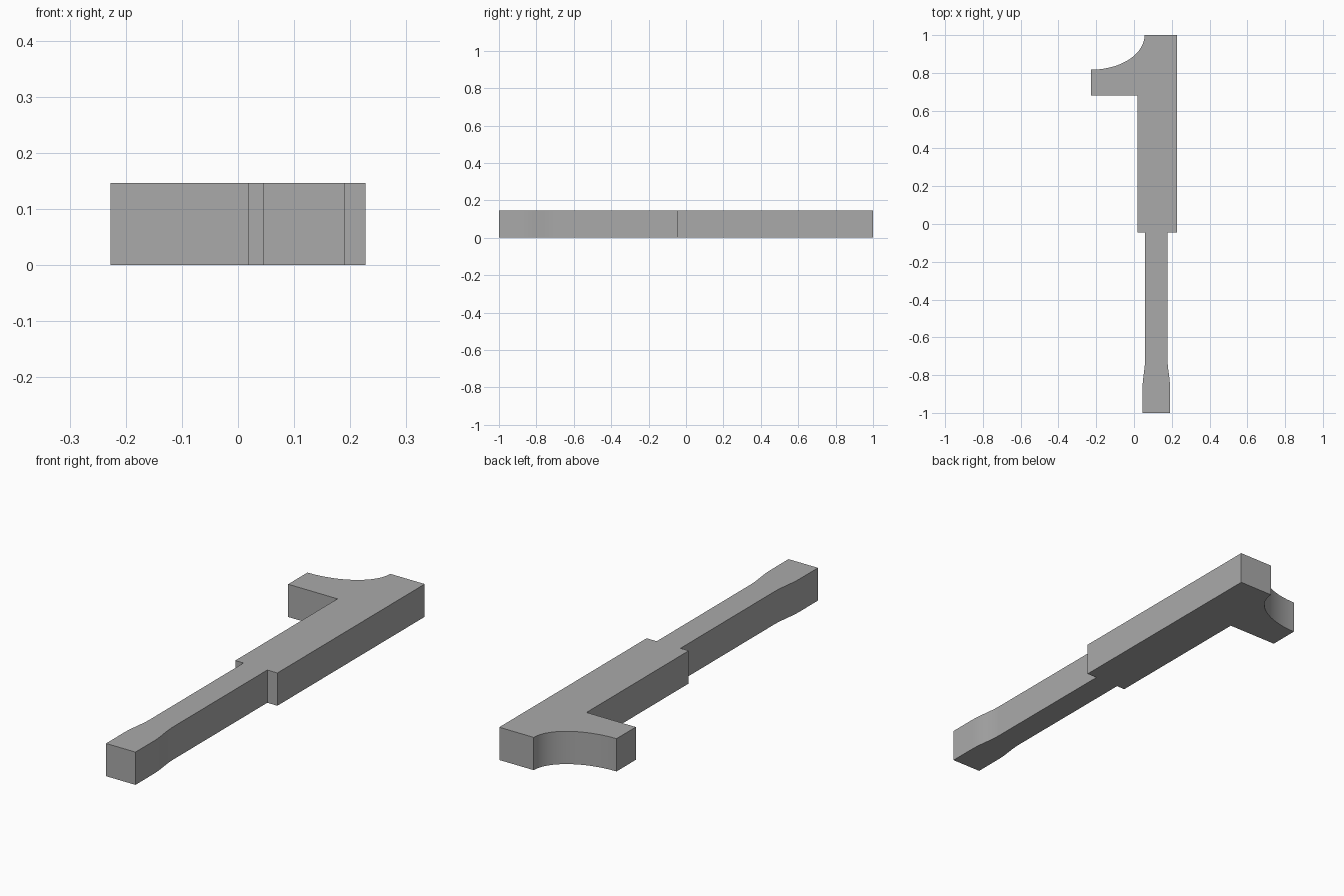
import bpy
import bmesh
from math import sin, cos, pi

THICKNESS = 0.147

cube = bpy.data.objects.get("Cube")
if cube:
    bpy.data.objects.remove(cube, do_unlink=True)

# Single flat grey
grey = bpy.data.materials.new("plain grey")
grey.use_nodes = True
colour = (0.4, 0.4, 0.4, 1)
grey.diffuse_color = colour
grey.node_tree.nodes["Principled BSDF"].inputs["Base Color"].default_value = colour


def extrude_outline(name, outline, height):
    """Make a solid slab standing on z = 0 from a closed outline."""
    bm = bmesh.new()
    face = bm.faces.new([bm.verts.new((x, y, 0)) for x, y in outline])
    result = bmesh.ops.extrude_face_region(bm, geom=[face])
    top = [v for v in result["geom"] if isinstance(v, bmesh.types.BMVert)]
    bmesh.ops.translate(bm, verts=top, vec=(0, 0, height))
    bmesh.ops.recalc_face_normals(bm, faces=bm.faces)
    mesh = bpy.data.meshes.new(name)
    bm.to_mesh(mesh)
    bm.free()
    mesh.materials.append(grey)
    obj = bpy.data.objects.new(name, mesh)
    bpy.context.collection.objects.link(obj)
    return obj


# Handle: half outline with a gently flared end, mirrored about its centre line
centre, slim, wide = 0.118, 0.059, 0.073
flare_start, flare_end, steps = -0.71, -0.87, 8
right_side = [(slim, -0.045)]
for i in range(steps + 1):
    t = i / steps
    ease = t * t * (3 - 2 * t)
    right_side.append((slim + (wide - slim) * ease,
                       flare_start + (flare_end - flare_start) * t))
right_side.append((wide, -1.0))
handle = [(centre - w, y) for w, y in right_side]
handle += [(centre + w, y) for w, y in reversed(right_side)]

# Head: straight right edge, concave quarter-ellipse shoulder, square hook
body_left, body_right, hook_tip = 0.018, 0.227, -0.227
arc_steps = 24
shoulder = []
for i in range(arc_steps + 1):
    a = pi / 2 * i / arc_steps
    shoulder.append((hook_tip + 0.283 * cos(a), 1.0 - 0.183 * sin(a)))
head = [(body_right, -0.045), (body_right, 1.0)] + shoulder
head += [(hook_tip, 0.68), (body_left, 0.68), (body_left, -0.045)]

# One continuous solid
tool = extrude_outline("hooked_hammer_body", handle + head, THICKNESS)
bpy.context.view_layer.objects.active = tool
tool.select_set(True)
bpy.ops.object.shade_smooth_by_angle(angle=pi / 6)
